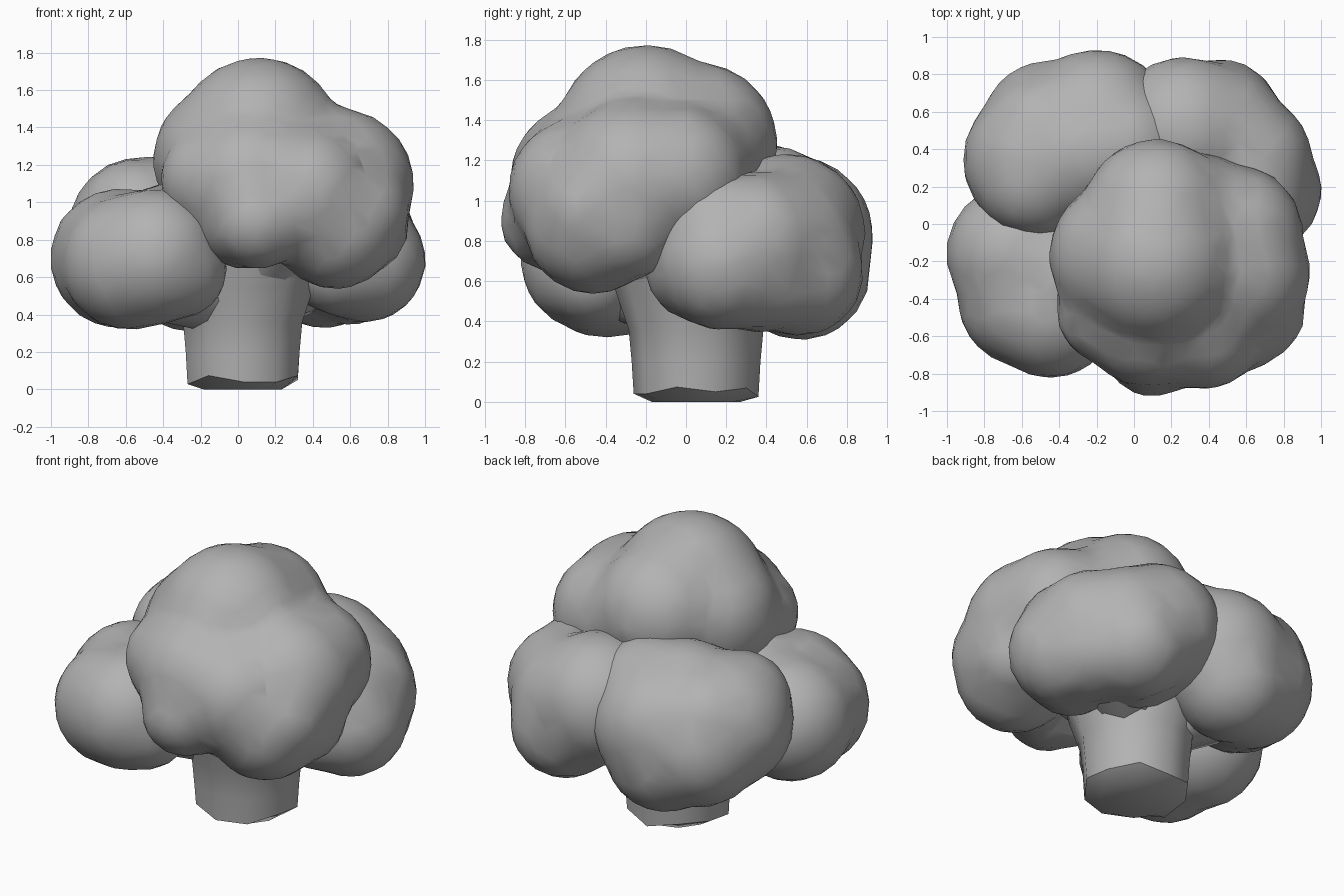
import bpy, bmesh, math
from mathutils import Vector, Matrix

if "Cube" in bpy.data.objects:
    bpy.data.objects.remove(bpy.data.objects["Cube"], do_unlink=True)

grey = bpy.data.materials.new("plain grey")
grey.use_nodes = True
grey.diffuse_color = (0.45, 0.45, 0.45, 1)
grey.node_tree.nodes["Principled BSDF"].inputs["Base Color"].default_value = (0.45, 0.45, 0.45, 1)


def add_object(name, bm):
    bmesh.ops.recalc_face_normals(bm, faces=bm.faces[:])
    mesh = bpy.data.meshes.new(name)
    bm.to_mesh(mesh)
    bm.free()
    mesh.materials.append(grey)
    obj = bpy.data.objects.new(name, mesh)
    bpy.context.collection.objects.link(obj)
    return obj


def floret(name, lumps):
    """Lumpy head: overlapping balls fused into one soft, coarse skin."""
    bm = bmesh.new()
    for x, y, z, r in lumps:
        bmesh.ops.create_icosphere(bm, subdivisions=3, radius=r,
                                   matrix=Matrix.Translation((x, y, z)))
    obj = add_object(name, bm)
    fuse = obj.modifiers.new("fuse", 'REMESH')
    fuse.mode = 'VOXEL'
    fuse.voxel_size = 0.05
    fuse.use_smooth_shade = True
    soften = obj.modifiers.new("soften", 'SMOOTH')
    soften.factor = 0.5
    soften.iterations = 5
    coarsen = obj.modifiers.new("coarsen", 'DECIMATE')
    coarsen.ratio = 0.2
    return obj


# Large upper head, leaning to the front
floret("upper_floret", [
    (0.11, -0.20, 1.33, 0.45), (0.12, 0.06, 1.29, 0.40), (-0.05, -0.17, 1.23, 0.41),
    (0.08, -0.50, 1.11, 0.38), (0.10, -0.66, 0.91, 0.27), (0.53, -0.26, 1.09, 0.42),
    (0.52, -0.46, 0.88, 0.35), (0.54, -0.05, 1.12, 0.37), (0.63, -0.46, 0.96, 0.29),
    (0.36, -0.52, 1.05, 0.37), (0.32, -0.02, 1.14, 0.41), (-0.12, -0.46, 1.12, 0.30),
    (0.02, -0.52, 0.91, 0.27), (0.45, -0.10, 0.98, 0.32), (0.64, -0.30, 0.88, 0.28),
])

# Lower head at the front, right
floret("front_right_floret", [
    (-0.63, -0.16, 0.70, 0.38), (-0.58, -0.40, 0.68, 0.37), (-0.45, -0.46, 0.71, 0.37),
    (-0.33, -0.47, 0.65, 0.28), (-0.36, -0.28, 0.80, 0.31),
])

# Lower head at the back, right
floret("back_right_floret", [
    (-0.51, 0.34, 0.84, 0.41), (-0.20, 0.53, 0.82, 0.41), (-0.54, 0.24, 0.92, 0.32),
    (-0.45, 0.50, 0.74, 0.38), (-0.25, 0.57, 0.65, 0.35), (-0.26, 0.38, 0.92, 0.37),
    (-0.06, 0.42, 0.93, 0.35), (-0.48, 0.48, 0.90, 0.33),
])

# Lower head at the back, left
floret("back_left_floret", [
    (0.67, 0.18, 0.69, 0.34), (0.44, 0.47, 0.78, 0.39), (0.27, 0.50, 0.84, 0.40),
    (0.46, 0.56, 0.65, 0.33), (0.60, 0.34, 0.79, 0.36), (0.54, 0.07, 0.67, 0.28),
    (0.60, 0.37, 0.65, 0.31), (0.62, 0.16, 0.84, 0.31), (0.30, 0.36, 0.72, 0.33),
])

# Trunk: rings of ten points flaring towards the heads, with a rough cut foot
SIDES = 10
bm = bmesh.new()
rings = []
for z, r in [(0, 0.22), (0.05, 0.31), (0.2, 0.32), (0.36, 0.335), (0.55, 0.4), (0.75, 0.45)]:
    ring = []
    for i in range(SIDES):
        a = math.tau * (i + 0.5) / SIDES
        rough = 0.025 * math.sin(i * 2.3) if z == 0.05 else 0
        ring.append(bm.verts.new((0.025 + r * math.cos(a), 0.05 + r * math.sin(a), z + rough)))
    rings.append(ring)
for low, high in zip(rings, rings[1:]):
    for i in range(SIDES):
        j = (i + 1) % SIDES
        bm.faces.new((low[i], low[j], high[j], high[i]))
bm.faces.new(rings[0])
bm.faces.new(rings[-1])
trunk = add_object("trunk", bm)

# Branches reaching from the trunk into each head
branches = []
for side, end in [("front_right", (-0.45, -0.25, 0.64)), ("back_right", (-0.35, 0.42, 0.68)),
                  ("back_left", (0.48, 0.40, 0.72)), ("upper", (0.25, -0.28, 0.95))]:
    start = Vector((0.02, 0.04, 0.45))
    axis = Vector(end) - start
    turn = axis.to_track_quat('Z', 'Y').to_matrix().to_4x4()
    bm = bmesh.new()
    bmesh.ops.create_cone(bm, cap_ends=True, segments=SIDES, radius1=0.18, radius2=0.27,
                          depth=axis.length,
                          matrix=Matrix.Translation(start + axis / 2) @ turn)
    branches.append(add_object(side + "_branch", bm))

bpy.ops.object.select_all(action='DESELECT')
for obj in [trunk] + branches:
    obj.select_set(True)
bpy.context.view_layer.objects.active = trunk
bpy.ops.object.shade_smooth_by_angle(angle=math.radians(40))
